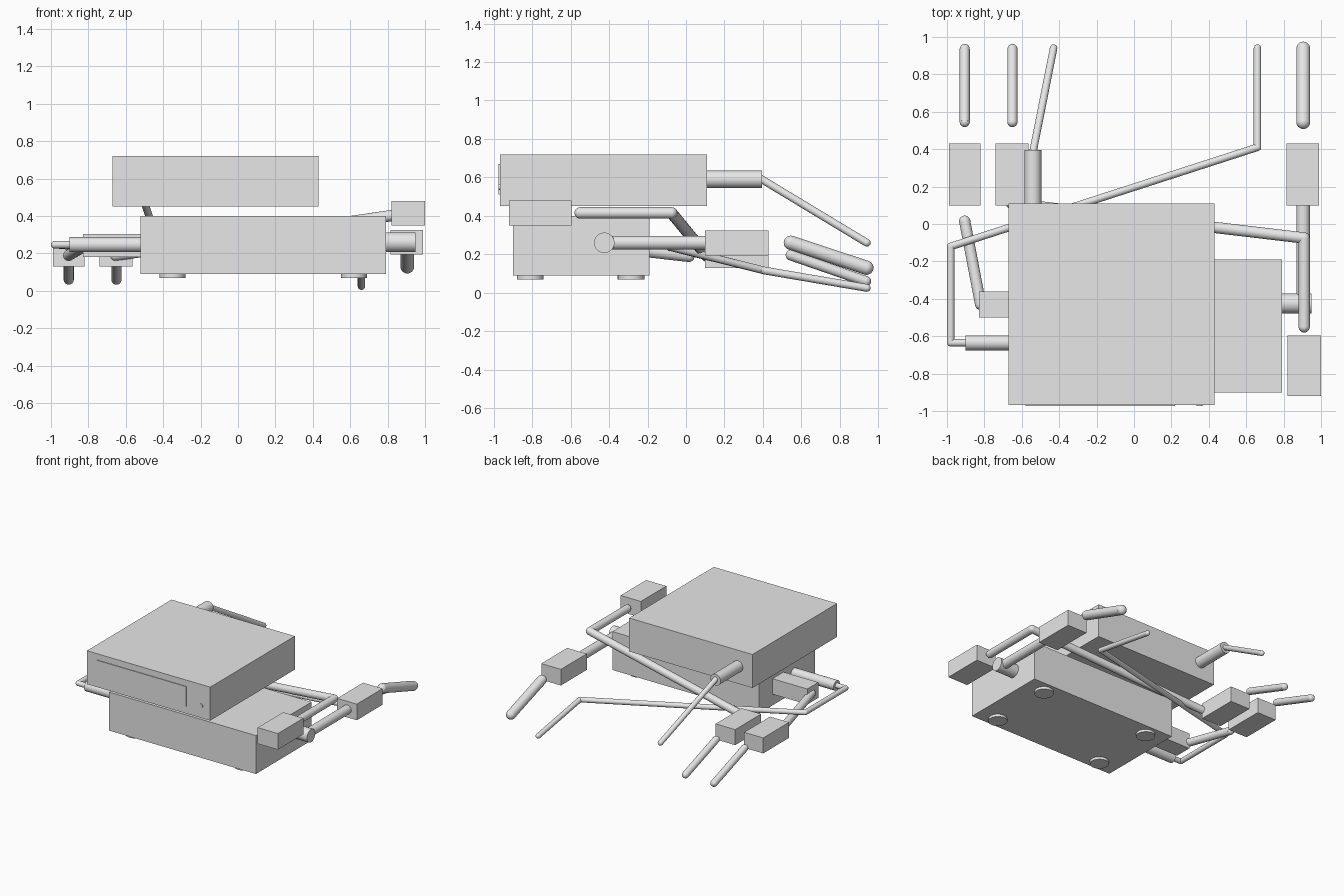
import bpy, bmesh
from mathutils import Vector, Matrix

cube = bpy.data.objects.get("Cube")
if cube:
    bpy.data.objects.remove(cube, do_unlink=True)

GREY = (0.8, 0.8, 0.8, 1)
grey = bpy.data.materials.new("plain_grey")
grey.use_nodes = True
grey.diffuse_color = GREY
for node in grey.node_tree.nodes:
    if node.type == 'BSDF_PRINCIPLED':
        node.inputs["Base Color"].default_value = GREY


def finish(name, bm, smooth=False):
    mesh = bpy.data.meshes.new(name)
    bm.to_mesh(mesh)
    bm.free()
    mesh.materials.append(grey)
    ob = bpy.data.objects.new(name, mesh)
    bpy.context.collection.objects.link(ob)
    if smooth:
        bpy.ops.object.select_all(action='DESELECT')
        ob.select_set(True)
        bpy.context.view_layer.objects.active = ob
        bpy.ops.object.shade_smooth_by_angle()
    return ob


def box(name, low, high):
    low, high = Vector(low), Vector(high)
    bm = bmesh.new()
    place = Matrix.Translation((low + high) / 2) @ Matrix.Diagonal((*(high - low), 1))
    bmesh.ops.create_cube(bm, size=1, matrix=place)
    return finish(name, bm)


def add_rod(bm, a, b, r):
    a, b = Vector(a), Vector(b)
    turn = (b - a).to_track_quat('Z', 'Y').to_matrix().to_4x4()
    bmesh.ops.create_cone(bm, cap_ends=True, segments=32, radius1=r, radius2=r,
                          depth=(b - a).length,
                          matrix=Matrix.Translation((a + b) / 2) @ turn)


def rod(name, a, b, r):
    bm = bmesh.new()
    add_rod(bm, a, b, r)
    return finish(name, bm, True)


def cable(name, points, r):
    """Straight tube sections with round joints and ends."""
    bm = bmesh.new()
    for a, b in zip(points, points[1:]):
        add_rod(bm, a, b, r)
    for p in points:
        bmesh.ops.create_uvsphere(bm, u_segments=24, v_segments=12, radius=r,
                                  matrix=Matrix.Translation(p))
    return finish(name, bm, True)


# Stacked housings
box("upper_housing", (-0.67, -0.968, 0.45), (0.43, 0.11, 0.72))
box("lower_housing", (-0.52, -0.9, 0.09), (0.79, -0.19, 0.4))

# Front panel and button
box("front_panel", (-0.58, -0.974, 0.51), (0.22, -0.966, 0.67))
rod("front_button", (0.35, -0.974, 0.55), (0.35, -0.96, 0.55), 0.015)

# Feet
for side, x in (("right", -0.35), ("left", 0.62)):
    for end, y in (("front", -0.81), ("back", -0.285)):
        rod(f"foot_{end}_{side}", (x, y, 0.07), (x, y, 0.1), 0.07)

# Plug blocks
box("front_left_plug", (0.82, -0.92, 0.35), (1.0, -0.595, 0.48))
box("back_left_plug", (0.815, 0.1, 0.195), (0.99, 0.43, 0.325))
box("inner_right_plug", (-0.74, 0.1, 0.13), (-0.565, 0.43, 0.255))
box("outer_right_plug", (-0.99, 0.1, 0.13), (-0.82, 0.43, 0.255))
box("right_socket", (-0.83, -0.5, 0.18), (-0.5, -0.36, 0.305))

# Round sockets
rod("right_round_socket", (-0.9, -0.635, 0.247), (-0.5, -0.635, 0.247), 0.04)
rod("left_round_socket", (0.77, -0.425, 0.26), (0.95, -0.425, 0.26), 0.053)
rod("upper_back_socket", (-0.54, 0.1, 0.59), (-0.54, 0.395, 0.59), 0.045)

# Cables
cable("crossing_cable", [(0.91, -0.55, 0.415), (0.91, -0.075, 0.415),
                         (-0.655, 0.11, 0.19)], 0.03)
cable("left_cable", [(0.905, -0.39, 0.26), (0.905, 0.12, 0.26)], 0.036)
cable("right_cable", [(-0.82, -0.43, 0.24), (-0.905, 0.015, 0.19)], 0.03)
cable("long_thin_cable", [(-0.88, -0.635, 0.247), (-0.98, -0.635, 0.247),
                          (-0.98, -0.12, 0.247), (0.66, 0.41, 0.115),
                          (0.66, 0.94, 0.025)], 0.02)
cable("upper_back_cable", [(-0.54, 0.385, 0.595), (-0.43, 0.94, 0.26)], 0.02)

# Loose cable ends behind the plugs
cable("outer_right_cable_end", [(-0.905, 0.545, 0.195), (-0.905, 0.935, 0.06)], 0.027)
cable("inner_right_cable_end", [(-0.65, 0.545, 0.195), (-0.65, 0.935, 0.06)], 0.027)
cable("left_cable_end", [(0.905, 0.545, 0.26), (0.905, 0.938, 0.13)], 0.037)
